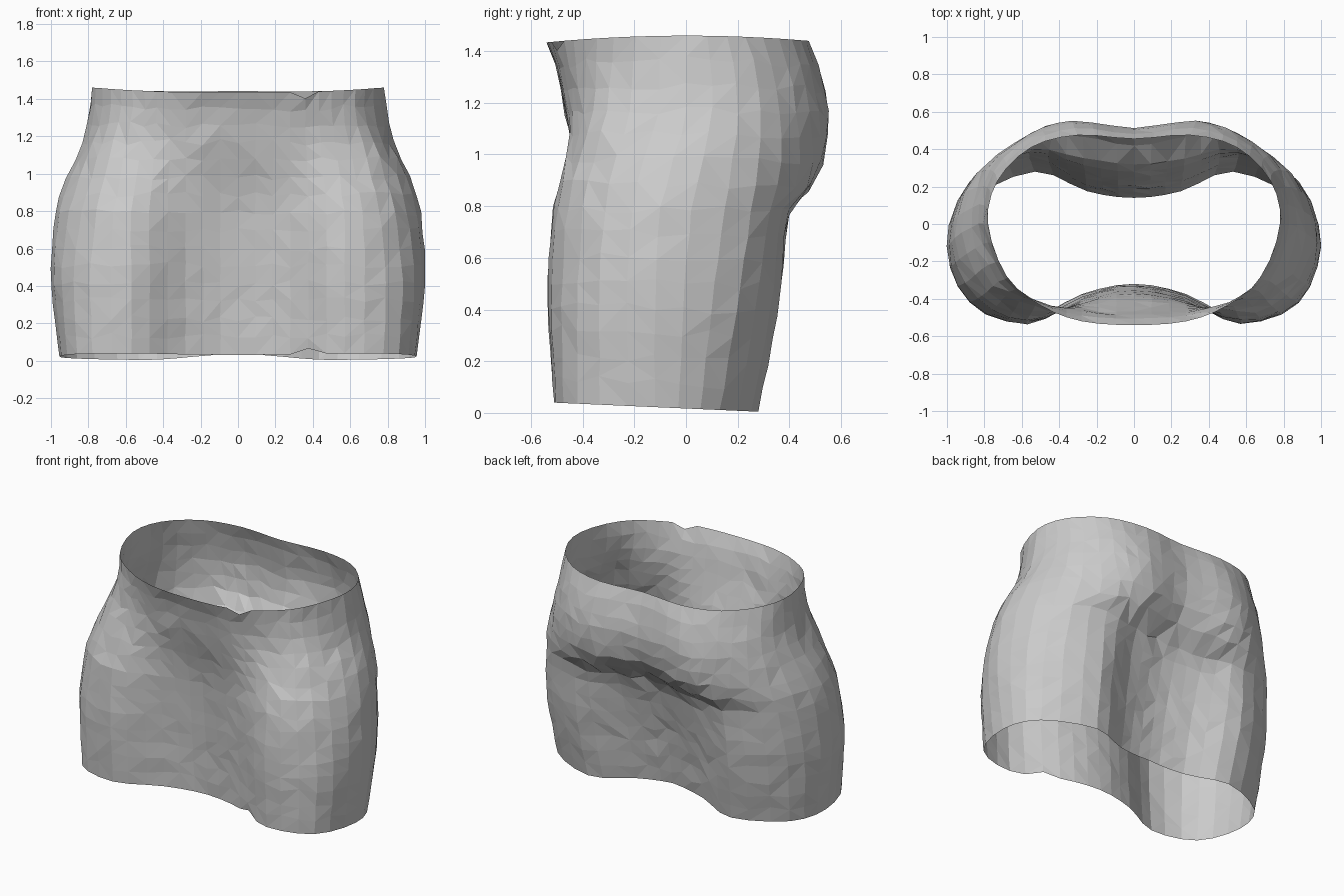
import bpy, bmesh, random
from mathutils import Vector

if "Cube" in bpy.data.objects:
    bpy.data.objects.remove(bpy.data.objects["Cube"])

random.seed(4)

# Half outlines of the skirt, front centre -> right side -> back centre, by height
SECTIONS = [
    (0.02, [(0, -.32), (.28, -.375), (.57, -.51), (.86, -.42), (.955, -.12), (.86, .13), (.53, .28), (.25, .175), (0, .14)]),
    (0.45, [(0, -.345), (.28, -.40), (.57, -.535), (.88, -.42), (1.0, -.12), (.89, .20), (.56, .36), (.26, .255), (0, .215)]),
    (0.78, [(0, -.37), (.28, -.42), (.57, -.515), (.84, -.40), (.98, -.10), (.86, .25), (.55, .395), (.27, .345), (0, .31)]),
    (0.93, [(0, -.40), (.28, -.43), (.55, -.475), (.80, -.37), (.938, -.06), (.83, .28), (.52, .49), (.28, .51), (0, .46)]),
    (1.16, [(0, -.465), (.28, -.46), (.52, -.42), (.73, -.31), (.835, 0), (.77, .29), (.56, .48), (.33, .55), (0, .515)]),
    (1.33, [(0, -.495), (.28, -.48), (.50, -.42), (.68, -.29), (.795, 0), (.74, .27), (.55, .45), (.32, .525), (0, .49)]),
    (1.46, [(0, -.54), (.28, -.52), (.50, -.435), (.68, -.28), (.78, 0), (.73, .23), (.55, .41), (.30, .475), (0, .455)]),
]


def spline(points, t):
    """Catmull-Rom through the points, t in key units."""
    n = len(points) - 1
    i = min(int(t), n - 1)
    u = t - i
    p1, p2 = points[i], points[i + 1]
    p0 = points[i - 1] if i > 0 else 2 * p1 - p2
    p3 = points[i + 2] if i + 2 <= n else 2 * p2 - p1
    return 0.5 * (2 * p1 + (p2 - p0) * u + (2 * p0 - 5 * p1 + 4 * p2 - p3) * u * u
                  + (3 * p1 - p0 - 3 * p2 + p3) * u ** 3)


# Closed key loops: each half mirrored across x = 0
loops = []
for z, half in SECTIONS:
    right = [Vector((x, y, z)) for x, y in half]
    left = [Vector((-p.x, p.y, p.z)) for p in right[-2:0:-1]]
    loops.append(right + left)

AROUND, ROWS = 48, 15
key_count = len(loops[0])
bm = bmesh.new()
grid = []
for r in range(ROWS + 1):
    # even row spacing in height
    height = 0.02 + 1.44 * r / ROWS
    k = max(i for i in range(len(SECTIONS) - 1) if SECTIONS[i][0] <= height)
    z0, z1 = SECTIONS[k][0], SECTIONS[k + 1][0]
    level = min(k + (height - z0) / (z1 - z0), len(SECTIONS) - 1)
    row_keys = [spline([lp[i] for lp in loops], level) for i in range(key_count)]
    wrapped = [row_keys[-1]] + row_keys + row_keys[:2]
    row = []
    for a in range(AROUND):
        p = spline(wrapped, 1 + a / AROUND * key_count)
        p.z = height
        # slanted hem, raised at the back centre, and gently dished waist
        h = p.z / 1.46
        arch = .03 * max(0, 1 - abs(p.x) / .4) if p.y > 0 else 0
        p.z += (1 - h) * (-0.045 * p.y - 0.003 + arch) - h ** 4 * 0.09 * p.y ** 2
        # slight cloth unevenness away from the edges
        if 0 < r < ROWS:
            p += Vector((random.uniform(-.003, .003), random.uniform(-.003, .003),
                         random.uniform(-.018, .018)))
        row.append(bm.verts.new(p))
    grid.append(row)

# Small nicks at the front of waist and hem
for row, dz in ((grid[-1], -.035), (grid[0], .03)):
    v = min(row, key=lambda v: abs(v.co.x - .37) + (9 if v.co.y > 0 else 0))
    v.co.z += dz

# Skin with irregular triangles
for r in range(ROWS):
    for a in range(AROUND):
        b = (a + 1) % AROUND
        q = [grid[r][a], grid[r][b], grid[r + 1][b], grid[r + 1][a]]
        s = random.randint(0, 1)
        q = q[s:] + q[:s]
        bm.faces.new((q[0], q[1], q[2]))
        bm.faces.new((q[0], q[2], q[3]))

mesh = bpy.data.meshes.new("skirt")
bm.to_mesh(mesh)
bm.free()
skirt = bpy.data.objects.new("skirt", mesh)
bpy.context.collection.objects.link(skirt)
